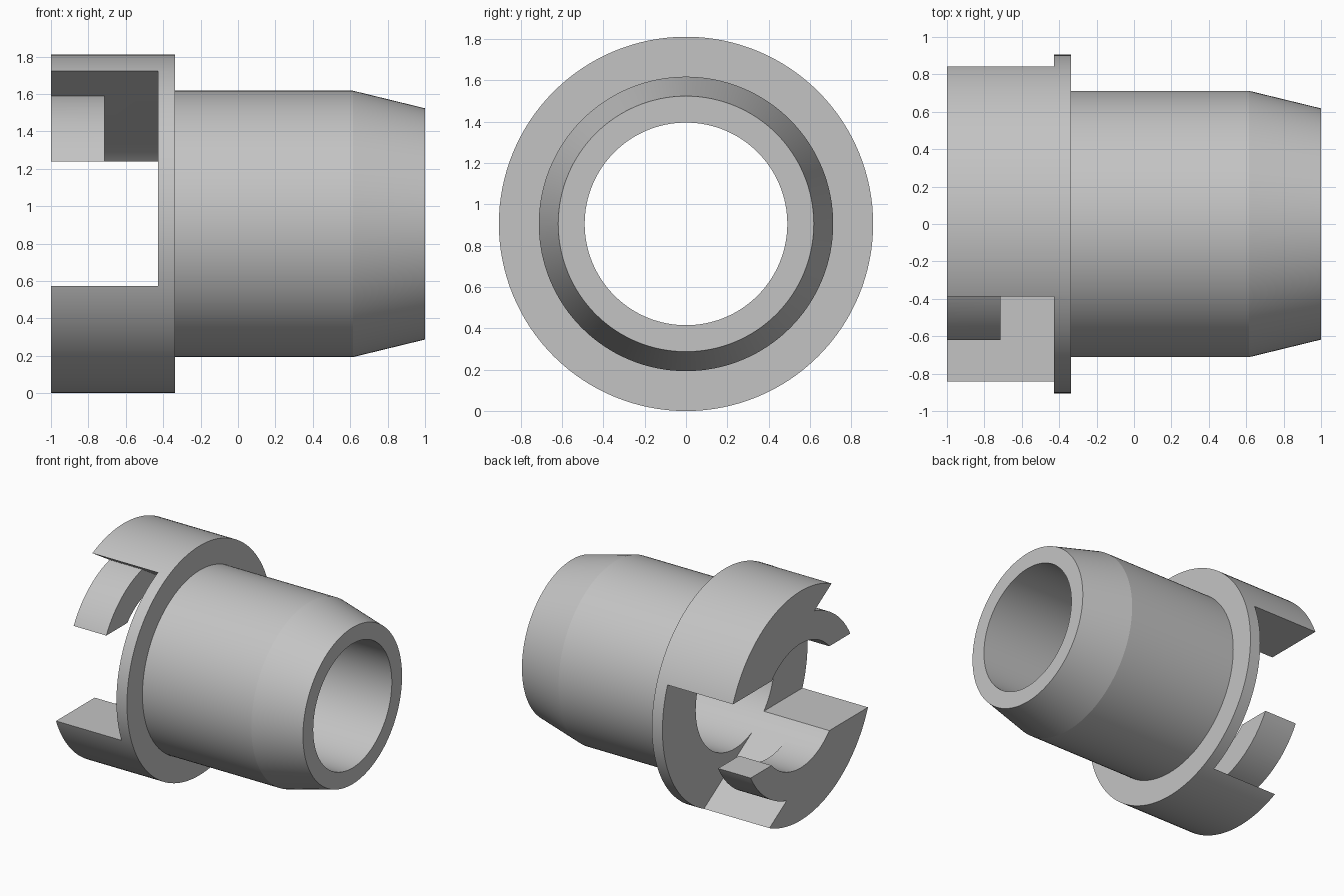
import bpy, bmesh, math
from mathutils import Matrix, Vector

cube = bpy.data.objects.get("Cube")
if cube:
    bpy.data.objects.remove(cube, do_unlink=True)

AXIS_Z = 0.905          # height of the turning axis
FLANGE_R, BODY_R, NOSE_R, BORE_R = 0.905, 0.712, 0.618, 0.49
TOOTH_R = 0.705         # outer radius of the hook teeth
END, TOOTH_X, BASE_X, STEP_X = -1.0, -0.715, -0.428, -0.336
SLOT = 0.333            # half height of the cross slot

grey = bpy.data.materials.new("light grey")
grey.use_nodes = True
color = (0.55, 0.55, 0.55, 1)
grey.diffuse_color = color
grey.node_tree.nodes["Principled BSDF"].inputs["Base Color"].default_value = color


def make_object(name, bm):
    bmesh.ops.recalc_face_normals(bm, faces=bm.faces)
    mesh = bpy.data.meshes.new(name)
    bm.to_mesh(mesh)
    bm.free()
    mesh.materials.append(grey)
    obj = bpy.data.objects.new(name, mesh)
    obj.location.z = AXIS_Z
    bpy.context.collection.objects.link(obj)
    return obj


def lathe(name, profile, steps=128):
    """Turn a closed (x, radius) profile about the x axis."""
    bm = bmesh.new()
    rings = []
    for i in range(steps):
        turn = Matrix.Rotation(math.tau * i / steps, 3, 'X')
        rings.append([bm.verts.new(turn @ Vector((x, 0, r))) for x, r in profile])
    n = len(profile)
    for i in range(steps):
        a, b = rings[i], rings[(i + 1) % steps]
        for j in range(n):
            k = (j + 1) % n
            bm.faces.new((a[j], a[k], b[k], b[j]))
    return make_object(name, bm)


def prism(name, outline, x0, x1, side=1):
    """Extrude a (y, z) outline along x; side -1 gives the half-turn copy."""
    bm = bmesh.new()
    face = bm.faces.new([bm.verts.new((x0, side * y, side * z)) for y, z in outline])
    ext = bmesh.ops.extrude_face_region(bm, geom=[face])
    verts = [v for v in ext["geom"] if isinstance(v, bmesh.types.BMVert)]
    bmesh.ops.translate(bm, verts=verts, vec=(x1 - x0, 0, 0))
    return make_object(name, bm)


# Flanged tube with a tapered nose
sleeve = lathe("flanged_sleeve", [
    (END, BORE_R), (END, FLANGE_R), (STEP_X, FLANGE_R), (STEP_X, BODY_R),
    (0.615, BODY_R), (1.0, NOSE_R), (1.0, BORE_R)])

# Hook notch: its upper wall lies on a line that grazes the bore
tilt = math.radians(32)
normal = Vector((math.sin(tilt), math.cos(tilt)))
along = Vector((-math.cos(tilt), math.sin(tilt)))
reach = BORE_R - 0.002
graze = normal * reach
far = graze + along * 1.3
join = graze + along * math.sqrt(TOOTH_R ** 2 - reach ** 2)

low = 0.2
undercut = [graze, far, (far.x, low), (graze.x, low)]
a0 = math.atan2(join.y, join.x)
a1 = math.pi - math.asin(low / TOOTH_R)
arc = [(TOOTH_R * math.cos(a), TOOTH_R * math.sin(a))
       for a in (a0 + (a1 - a0) * i / 24 for i in range(25))]
outside_tooth = arc + [(far.x, low), far]

# Cutters: cross slot, then both hook notches
cutters = [prism("slot_cutter", [(-1.2, -SLOT), (1.2, -SLOT), (1.2, SLOT), (-1.2, SLOT)],
                 END - 0.2, BASE_X)]
for side, label in ((1, "upper"), (-1, "lower")):
    cutters.append(prism(label + "_undercut_cutter", undercut, TOOTH_X, BASE_X, side))
    cutters.append(prism(label + "_tooth_cutter", outside_tooth, END - 0.2, TOOTH_X + 0.1, side))

for cutter in cutters:
    cutter.hide_render = True
    mod = sleeve.modifiers.new(cutter.name, 'BOOLEAN')
    mod.operation = 'DIFFERENCE'
    mod.solver = 'EXACT'
    mod.object = cutter

# Bake the cuts, drop the cutters and smooth the turned surfaces
bpy.context.view_layer.update()
graph = bpy.context.evaluated_depsgraph_get()
result = bpy.data.meshes.new_from_object(sleeve.evaluated_get(graph))
sleeve.modifiers.clear()
sleeve.data = result
for cutter in cutters:
    bpy.data.objects.remove(cutter, do_unlink=True)

bpy.ops.object.select_all(action='DESELECT')
sleeve.select_set(True)
bpy.context.view_layer.objects.active = sleeve
bpy.ops.object.shade_smooth_by_angle(angle=math.radians(12))
